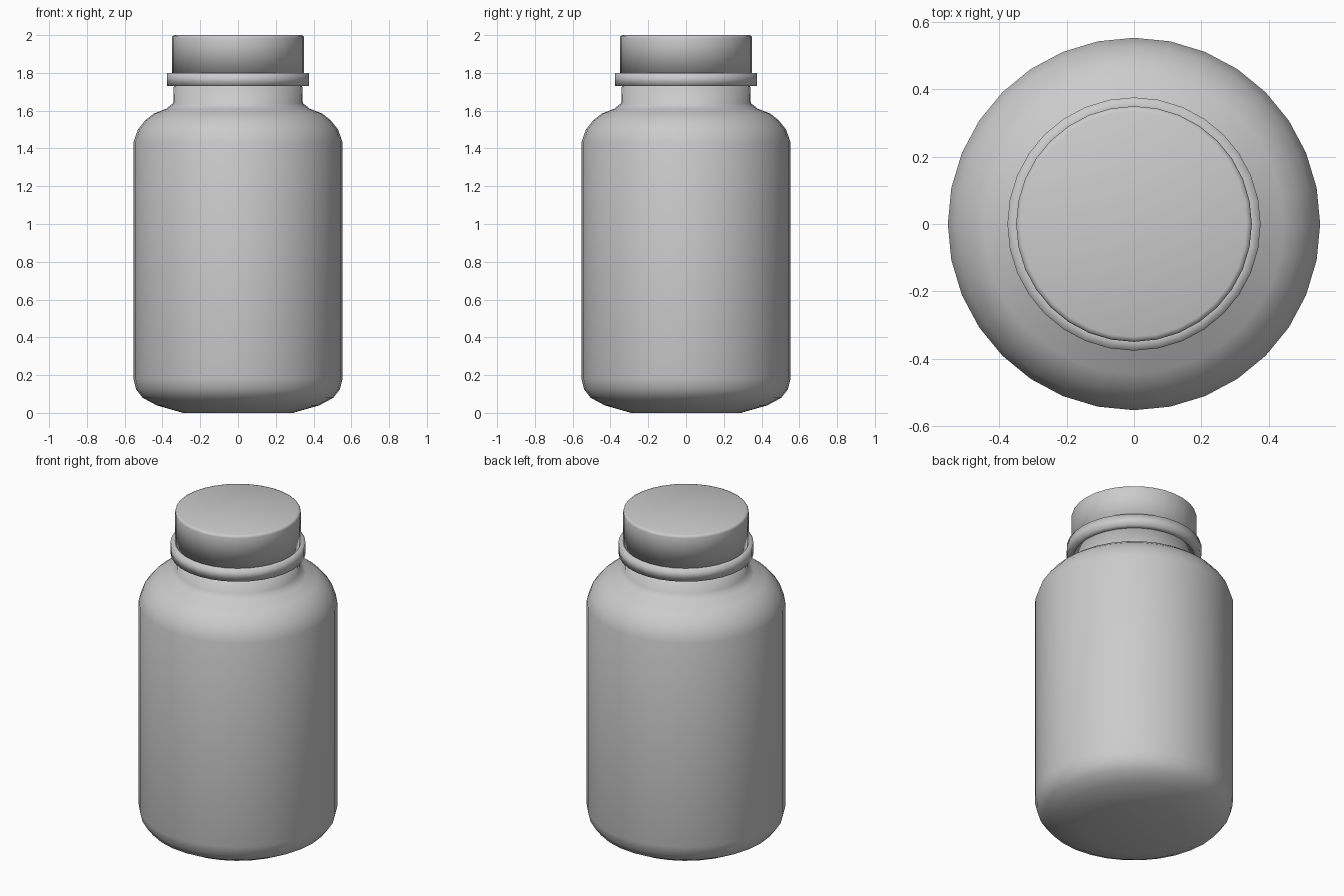
import bpy, bmesh, math

cube = bpy.data.objects.get("Cube")
if cube:
    bpy.data.objects.remove(cube, do_unlink=True)

SEGMENTS = 32


def flat_colour(name, value):
    mat = bpy.data.materials.new(name)
    mat.use_nodes = True
    colour = (value, value, value, 1)
    mat.diffuse_color = colour
    mat.node_tree.nodes["Principled BSDF"].inputs["Base Color"].default_value = colour
    return mat


def lathe(name, profile, mat):
    """Turn a radius/height profile about z, closing both ends with flat discs."""
    bm = bmesh.new()
    rings = []
    for r, z in profile:
        rings.append([bm.verts.new((r * math.cos(a), r * math.sin(a), z))
                      for a in (math.tau * i / SEGMENTS for i in range(SEGMENTS))])
    for low, high in zip(rings, rings[1:]):
        for i in range(SEGMENTS):
            j = (i + 1) % SEGMENTS
            bm.faces.new((low[i], low[j], high[j], high[i]))
    bm.faces.new(rings[0][::-1])
    bm.faces.new(rings[-1])
    mesh = bpy.data.meshes.new(name)
    bm.to_mesh(mesh)
    bm.free()
    mesh.materials.append(mat)
    mesh.shade_smooth()
    obj = bpy.data.objects.new(name, mesh)
    bpy.context.collection.objects.link(obj)
    return obj


plastic = flat_colour("grey plastic", 0.6)

# Body with rounded base, shoulder and neck
lathe("bottle_body", [
    (0.29, 0.0), (0.43, 0.04), (0.505, 0.08), (0.54, 0.125), (0.553, 0.18),
    (0.553, 1.435), (0.53, 1.50), (0.49, 1.55), (0.445, 1.585),
    (0.38, 1.61), (0.343, 1.64), (0.34, 1.73),
], plastic)

# Collar ring under the cap
lathe("neck_collar", [(0.34, 1.73), (0.376, 1.73), (0.376, 1.80), (0.35, 1.80)], plastic)

# Cap with a softened top edge
lathe("cap", [(0.35, 1.80), (0.35, 1.985), (0.347, 1.995), (0.335, 2.0)], plastic)
